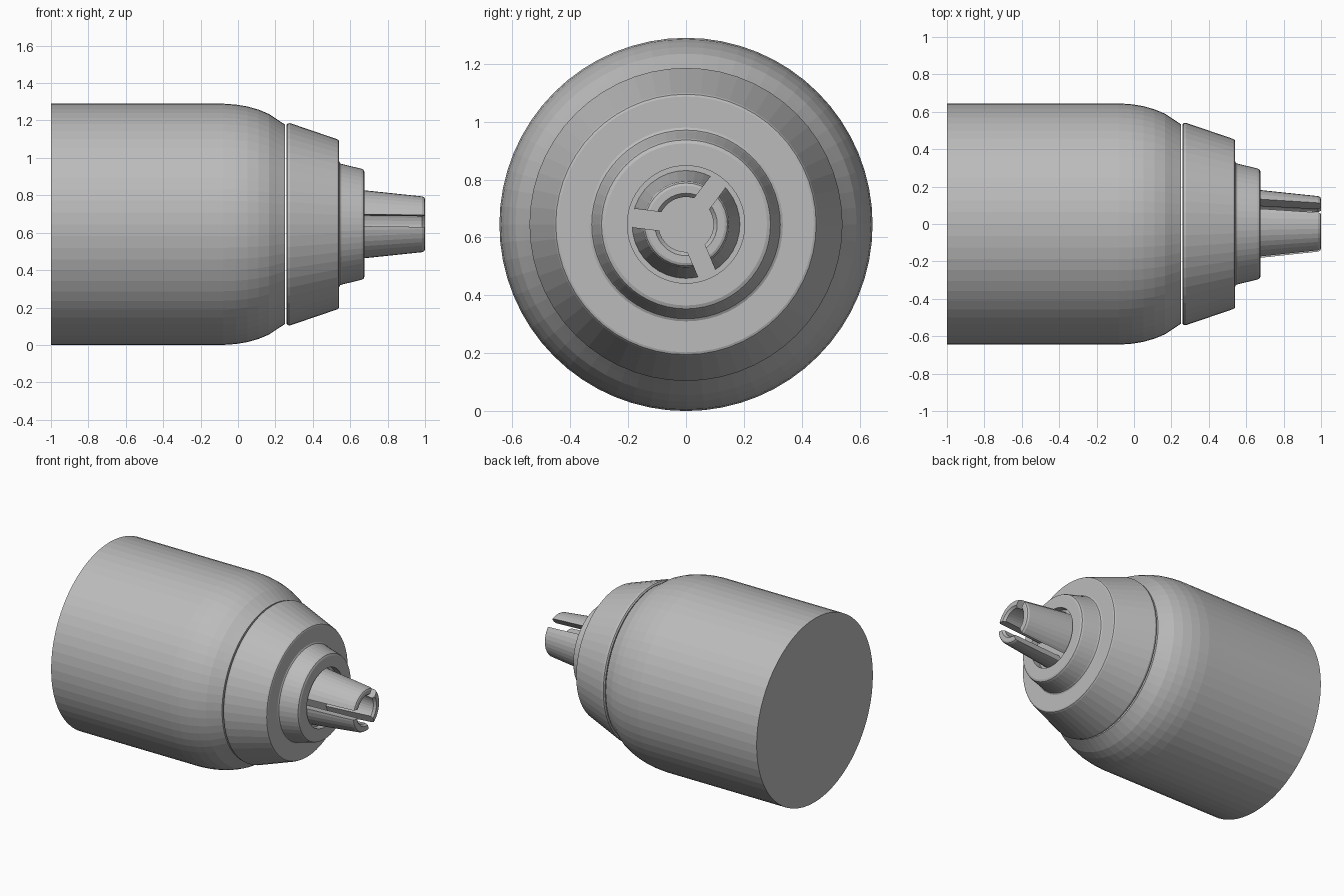
import bpy, bmesh, math
from mathutils import Vector, Matrix

cube = bpy.data.objects.get("Cube")
if cube:
    bpy.data.objects.remove(cube, do_unlink=True)

AXIS_Z = 0.645
grey = bpy.data.materials.new("plain grey")
grey.use_nodes = True
grey.diffuse_color = (0.5, 0.5, 0.5, 1)
grey.node_tree.nodes["Principled BSDF"].inputs["Base Color"].default_value = (0.5, 0.5, 0.5, 1)


def revolve(profile, steps, closed=False):
    """Spin (x, radius) points around the x axis."""
    bm = bmesh.new()
    verts = [bm.verts.new((x, 0, r)) for x, r in profile]
    edges = [bm.edges.new(pair) for pair in zip(verts, verts[1:])]
    if closed:
        edges.append(bm.edges.new((verts[-1], verts[0])))
    bmesh.ops.spin(bm, geom=verts + edges, cent=(0, 0, 0), axis=(1, 0, 0),
                   angle=math.tau, steps=steps, use_merge=True)
    bmesh.ops.remove_doubles(bm, verts=bm.verts, dist=0.0001)
    return bm


def finish(bm, name):
    bmesh.ops.recalc_face_normals(bm, faces=bm.faces)
    bm.transform(Matrix.Translation((0, 0, AXIS_Z)))
    mesh = bpy.data.meshes.new(name)
    bm.to_mesh(mesh)
    bm.free()
    mesh.materials.append(grey)
    obj = bpy.data.objects.new(name, mesh)
    bpy.context.collection.objects.link(obj)
    return obj


# Large cylindrical housing with a rounded shoulder and a closed back
finish(revolve([(-1, 0), (-1, 0.645), (-0.08, 0.645), (-0.01, 0.64), (0.05, 0.63),
                (0.11, 0.613), (0.165, 0.59), (0.21, 0.56), (0.25, 0.534), (0.25, 0)], 64),
       "housing")

# Tapered collar and stepped neck, with a shallow socket for the jaws
finish(revolve([(0.258, 0), (0.258, 0.53), (0.265, 0.539), (0.278, 0.541),
                (0.53, 0.455), (0.538, 0.45), (0.541, 0.442), (0.541, 0.335),
                (0.546, 0.326), (0.556, 0.322), (0.66, 0.297), (0.671, 0.292),
                (0.676, 0.28), (0.676, 0.203), (0.63, 0.203), (0.63, 0)], 56),
       "collar_and_neck")

# Three tapered jaws separated by parallel slots
HALF_GAP = 0.032
for i, name in enumerate(("upper_jaw", "lower_jaw", "side_jaw")):
    start = math.radians(53 + 120 * i)
    end = start + math.radians(120)
    bm = revolve([(0.625, 0.187), (0.985, 0.149), (0.996, 0.143), (1, 0.134),
                  (1, 0.108), (0.985, 0.095), (0.625, 0.125)], 36, closed=True)
    for angle in (start + math.pi / 2, end - math.pi / 2):
        n = Vector((0, math.cos(angle), math.sin(angle)))
        bmesh.ops.bisect_plane(bm, geom=bm.verts[:] + bm.edges[:] + bm.faces[:],
                               plane_co=n * HALF_GAP, plane_no=n, clear_inner=True)
    rim = [e for e in bm.edges if e.is_boundary]
    bmesh.ops.holes_fill(bm, edges=rim, sides=0)
    jaw = finish(bm, name)
    bevel = jaw.modifiers.new("soft edges", "BEVEL")
    bevel.width = 0.007
    bevel.segments = 2
    bevel.limit_method = "ANGLE"
    bevel.angle_limit = math.radians(50)
